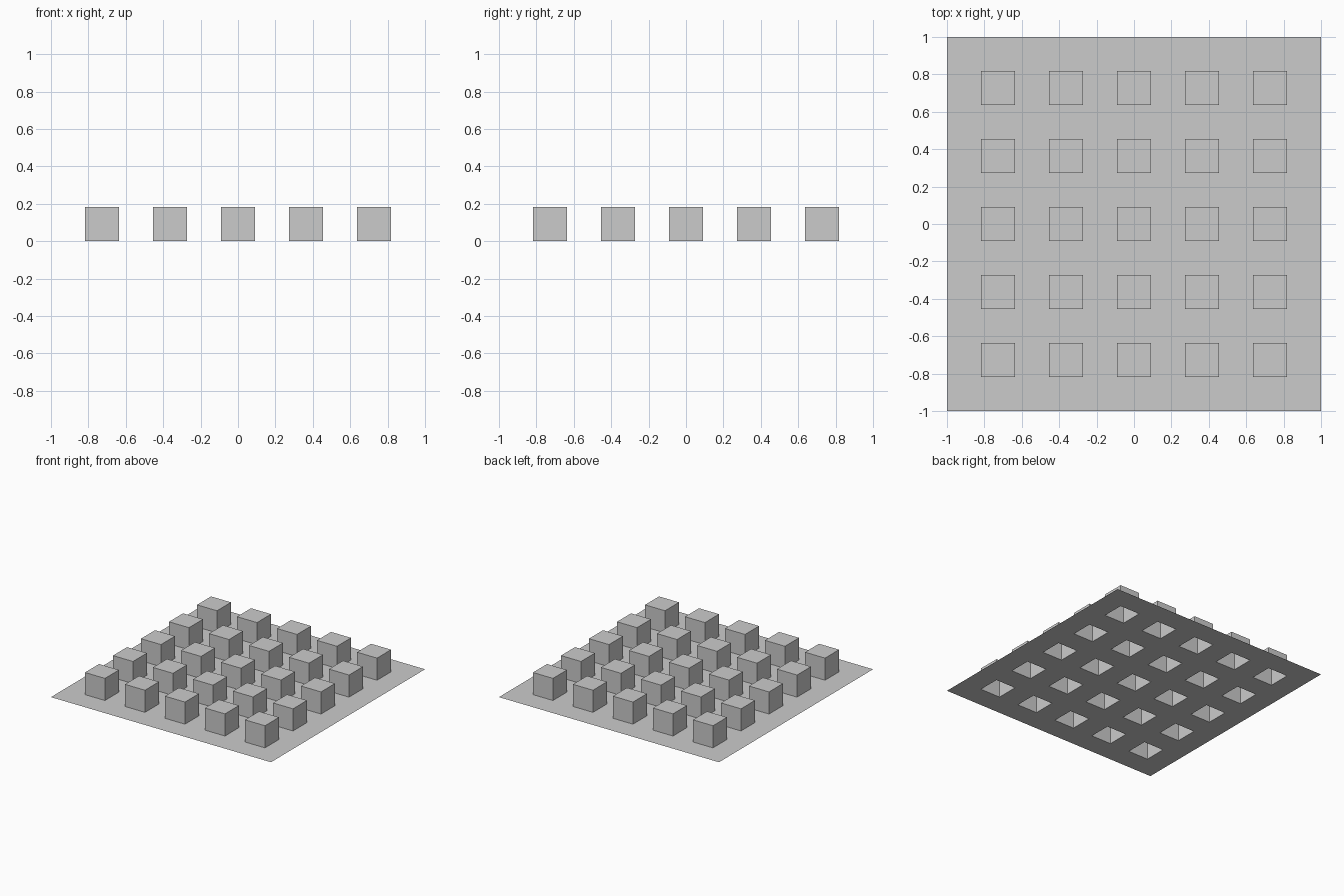
import bpy
import bmesh

if "Cube" in bpy.data.objects:
    bpy.data.objects.remove(bpy.data.objects["Cube"])

N = 11            # cells per side
CELL = 2 / N      # cell size, also the block height

bm = bmesh.new()

# Flat sheet of square cells
verts = [[bm.verts.new((-1 + i * CELL, -1 + j * CELL, 0)) for j in range(N + 1)]
         for i in range(N + 1)]
raised = []
for i in range(N):
    for j in range(N):
        face = bm.faces.new((verts[i][j], verts[i + 1][j],
                             verts[i + 1][j + 1], verts[i][j + 1]))
        if i % 2 and j % 2:
            raised.append(face)
bm.normal_update()

# Raise every second cell into a cube that stays hollow from below
tops = bmesh.ops.extrude_discrete_faces(bm, faces=raised)["faces"]
for top in tops:
    bmesh.ops.translate(bm, verts=top.verts[:], vec=(0, 0, CELL))
bm.normal_update()

mesh = bpy.data.meshes.new("studded_sheet")
bm.to_mesh(mesh)
bm.free()
sheet = bpy.data.objects.new("studded_sheet", mesh)
bpy.context.collection.objects.link(sheet)
